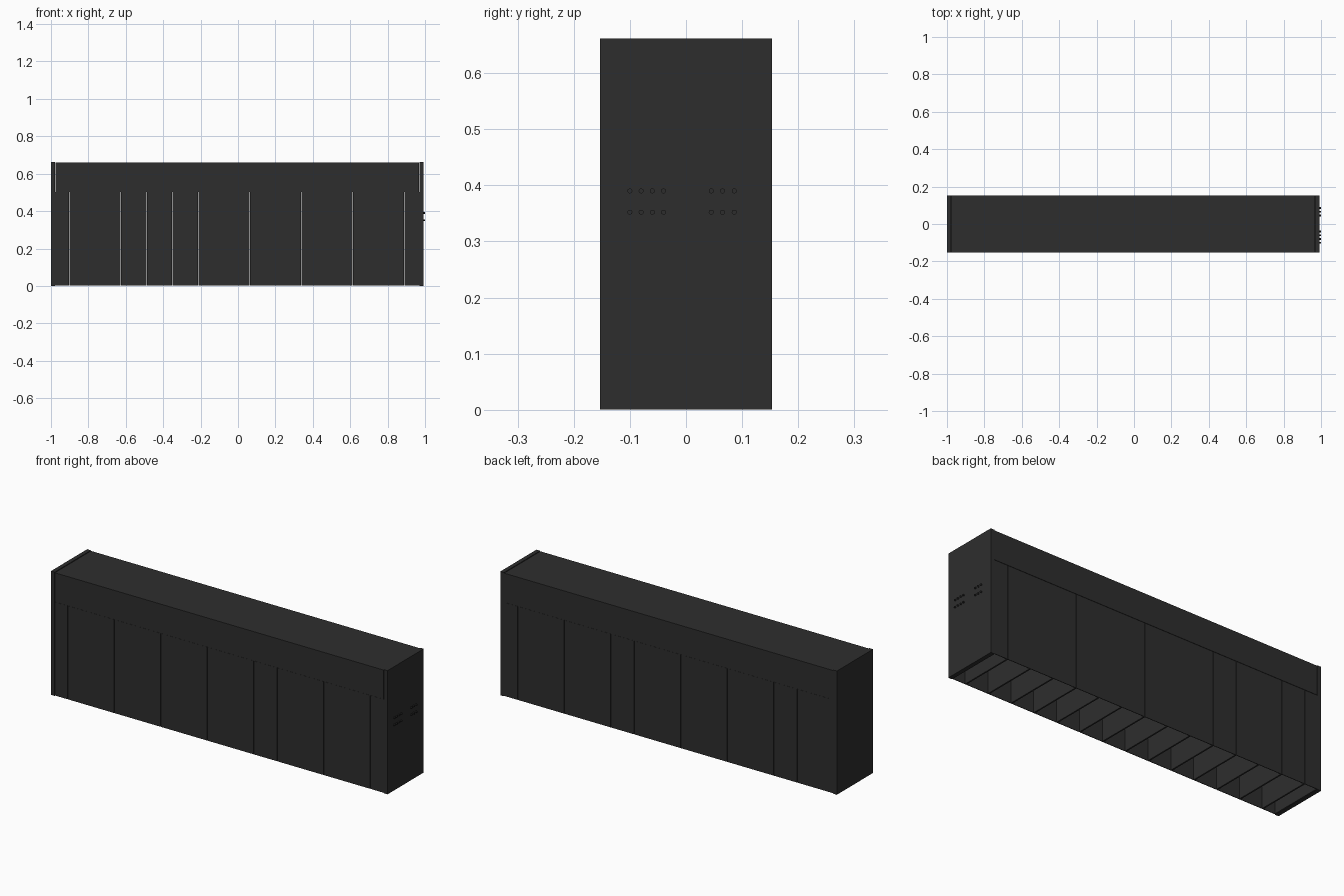
import bpy, bmesh, math
from mathutils import Matrix, Vector

if "Cube" in bpy.data.objects:
    bpy.data.objects.remove(bpy.data.objects["Cube"])

black = bpy.data.materials.new("dark_charcoal")
black.diffuse_color = (0.027, 0.027, 0.027, 1)
black.use_nodes = True
black.node_tree.nodes["Principled BSDF"].inputs["Base Color"].default_value = black.diffuse_color

X0, X1, HY, TOP, SPLIT = -1.0, 0.992, 0.153, 0.662, 0.503


def finish(bm, name):
    mesh = bpy.data.meshes.new(name)
    bm.to_mesh(mesh)
    bm.free()
    mesh.materials.append(black)
    ob = bpy.data.objects.new(name, mesh)
    bpy.context.collection.objects.link(ob)
    return ob


def box(name, lo, hi, open_bottom=False, wall=0.003):
    lo, hi = Vector(lo), Vector(hi)
    bm = bmesh.new()
    size = hi - lo
    bmesh.ops.create_cube(bm, size=1, matrix=Matrix.Translation((lo + hi) / 2)
                          @ Matrix.Diagonal((*size, 1)))
    if open_bottom:
        bm.normal_update()
        bottom = [f for f in bm.faces if f.normal.z < -0.9]
        bmesh.ops.delete(bm, geom=bottom, context='FACES_ONLY')
    ob = finish(bm, name)
    if open_bottom:
        mod = ob.modifiers.new("wall", 'SOLIDIFY')
        mod.thickness = wall
        mod.offset = -1
        mod.use_even_offset = True
    return ob


# End plates, a touch taller than the cap
T = 0.022
box("left_end_plate", (X0, -HY, 0), (X0 + T, HY, TOP))
box("right_end_plate", (X1 - T, -HY, 0), (X1, HY, TOP))

# Upper cap running between the end plates
box("upper_cap", (X0 + T + 0.001, -HY, SPLIT), (X1 - T - 0.001, HY, TOP - 0.003))

# Row of open-bottomed cells with hairline slits between them
first, pitch, slit = -0.902, 0.1378, 0.0016
cuts = [X0 + T] + [first + i * pitch for i in range(14)] + [X1 - T]
for i, (a, b) in enumerate(zip(cuts, cuts[1:])):
    left = a if i == 0 else a + slit / 2
    right = b if i == 14 else b - slit / 2
    box(f"cell_{i + 1}", (left, -HY + 0.001, 0.002), (right, HY - 0.001, SPLIT - 0.001),
        open_bottom=True)

# Small studs on the right end: two groups, two rows
bm = bmesh.new()
for z, r in ((0.39, 0.0045), (0.352, 0.0045)):
    for y in (-0.1, -0.08, -0.06, -0.04, 0.045, 0.065, 0.086):
        m = (Matrix.Translation((X1 + 0.003, y, z))
             @ Matrix.Rotation(math.pi / 2, 4, 'Y'))
        bmesh.ops.create_cone(bm, cap_ends=True, segments=10, radius1=r, radius2=r,
                              depth=0.01, matrix=m)
finish(bm, "end_studs")
